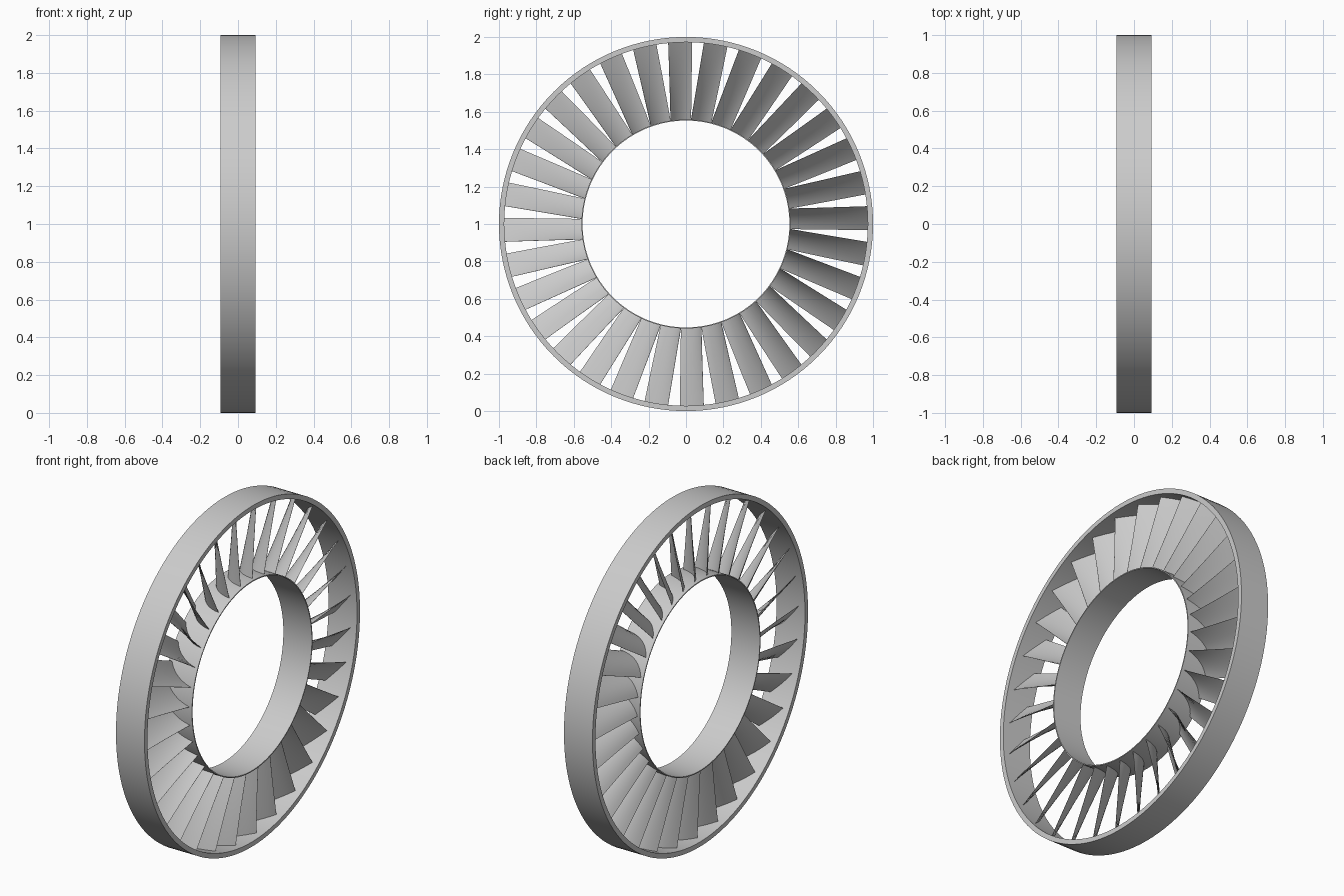
import bpy
import bmesh
from math import sin, cos, pi, sqrt

cube = bpy.data.objects.get("Cube")
if cube:
    bpy.data.objects.remove(cube, do_unlink=True)

HALF = 0.0925       # half the width of both rings
BLADES = 32
SEGMENTS = 128

grey = bpy.data.materials.new("metal_grey")
grey.use_nodes = True
COLOUR = (0.6, 0.6, 0.6, 1)
grey.diffuse_color = COLOUR
grey.node_tree.nodes["Principled BSDF"].inputs["Base Color"].default_value = COLOUR


def make_object(name, bm):
    bmesh.ops.recalc_face_normals(bm, faces=bm.faces)
    mesh = bpy.data.meshes.new(name)
    bm.to_mesh(mesh)
    bm.free()
    mesh.materials.append(grey)
    obj = bpy.data.objects.new(name, mesh)
    bpy.context.collection.objects.link(obj)
    bpy.ops.object.select_all(action='DESELECT')
    obj.select_set(True)
    bpy.context.view_layer.objects.active = obj
    bpy.ops.object.shade_smooth_by_angle(angle=pi / 6)
    return obj


def skin(bm, loops, closed):
    """Join matching closed loops of vertices with quads."""
    pairs = zip(loops, loops[1:] + loops[:1] if closed else loops[1:])
    for a, b in pairs:
        n = len(a)
        for i in range(n):
            j = (i + 1) % n
            bm.faces.new((a[i], a[j], b[j], b[i]))


def make_ring(name, inner, outer):
    bm = bmesh.new()
    section = [(-HALF, inner), (HALF, inner), (HALF, outer), (-HALF, outer)]
    loops = []
    for k in range(SEGMENTS):
        a = 2 * pi * k / SEGMENTS
        loops.append([bm.verts.new((x, r * sin(a), 1 + r * cos(a))) for x, r in section])
    skin(bm, loops, True)
    return make_object(name, bm)


def bezier(p, q, r, t):
    return [(1 - t) ** 2 * a + 2 * t * (1 - t) * b + t * t * c for a, b, c in zip(p, q, r)]


def blade_section(start, bend, end, thick, steps=10):
    """Thin cambered outline as (axial, tangential) points."""
    sides = ([], [])
    for i in range(steps + 1):
        t = i / steps
        x, s = bezier(start, bend, end, t)
        x2, s2 = bezier(start, bend, end, t + 0.01)
        x1, s1 = bezier(start, bend, end, t - 0.01)
        dx, ds = x2 - x1, s2 - s1
        length = sqrt(dx * dx + ds * ds)
        h = thick * (0.15 + 0.85 * sin(pi * t)) / 2
        for side, sign in zip(sides, (1, -1)):
            side.append((x - sign * h * ds / length, s + sign * h * dx / length))
    return sides[0] + sides[1][::-1]


# Outer shroud and thin hub band
make_ring("outer_ring", 0.972, 1.0)
make_ring("inner_ring", 0.553, 0.559)

# Blades: strongly cambered at the hub, nearly flat at the tip
SECTIONS = [
    (0.557, blade_section((-0.075, -0.027), (-0.04, 0.065), (0.075, 0.082), 0.009)),
    (0.76, blade_section((-0.062, -0.03), (-0.02, 0.045), (0.062, 0.088), 0.007)),
    (0.974, blade_section((-0.052, -0.032), (-0.002, 0.034), (0.052, 0.095), 0.005)),
]
bm = bmesh.new()
for k in range(BLADES):
    a = 2 * pi * k / BLADES
    loops = []
    for radius, outline in SECTIONS:
        loop = []
        for x, s in outline:
            up = sqrt(radius * radius - s * s)
            y, z = -s * cos(a) - up * sin(a), up * cos(a) - s * sin(a)
            loop.append(bm.verts.new((x, y, 1 + z)))
        loops.append(loop)
    skin(bm, loops, False)
    bm.faces.new(loops[0])
    bm.faces.new(loops[-1])
make_object("blades", bm)
